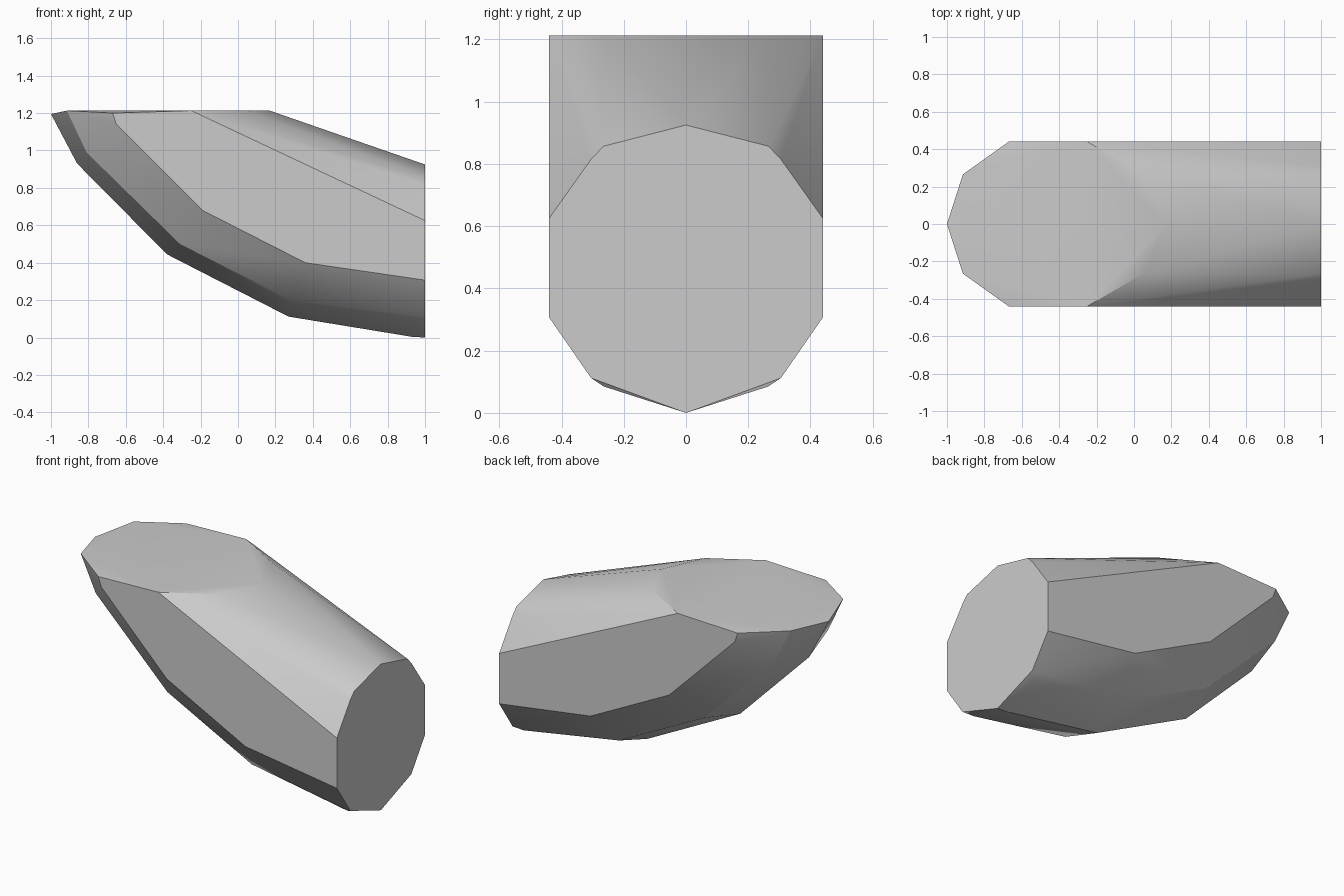
import bpy
import bmesh
import math

cube = bpy.data.objects.get("Cube")
if cube:
    bpy.data.objects.remove(cube, do_unlink=True)

# Plain grey material
grey = bpy.data.materials.new("plain grey")
grey.use_nodes = True
colour = (0.6, 0.6, 0.6, 1)
grey.diffuse_color = colour
grey.node_tree.nodes["Principled BSDF"].inputs["Base Color"].default_value = colour

# Lengthwise outlines as (x, z), each at its own distance from the middle plane
outlines = {
    0.0: [(-1, 1.195), (-0.86, 0.93), (-0.38, 0.445), (0.27, 0.112),
          (0.93, 0.004), (1, 0), (1, 0.925), (0.17, 1.213)],
    0.265: [(-0.915, 1.213), (-0.81, 0.99), (-0.31, 0.5), (0.28, 0.2),
            (0.95, 0.085), (1, 0.857), (0.05, 1.213)],
    0.305: [(1, 0.112), (1, 0.815)],
    0.44: [(-0.67, 1.2), (-0.65, 1.14), (-0.19, 0.68), (0.36, 0.4),
           (1, 0.307), (1, 0.625), (-0.25, 1.213)],
}

# Faceted body wrapped around the mirrored outlines
bm = bmesh.new()
for y, points in outlines.items():
    for side in ((-1, 1) if y else (1,)):
        for x, z in points:
            bm.verts.new((x, side * y, z))
hull = bmesh.ops.convex_hull(bm, input=bm.verts)
loose = {v for v in hull["geom_interior"] + hull["geom_unused"]
         if isinstance(v, bmesh.types.BMVert)}
bmesh.ops.delete(bm, geom=list(loose), context='VERTS')
bmesh.ops.dissolve_limit(bm, angle_limit=math.radians(1),
                         verts=bm.verts, edges=bm.edges)
bmesh.ops.recalc_face_normals(bm, faces=bm.faces)
mesh = bpy.data.meshes.new("faceted_body")
bm.to_mesh(mesh)
bm.free()
mesh.materials.append(grey)
body = bpy.data.objects.new("faceted_body", mesh)
bpy.context.collection.objects.link(body)

# Soft shading across shallow edges only
bpy.ops.object.select_all(action='DESELECT')
body.select_set(True)
bpy.context.view_layer.objects.active = body
bpy.ops.object.shade_smooth_by_angle(angle=math.radians(30))
